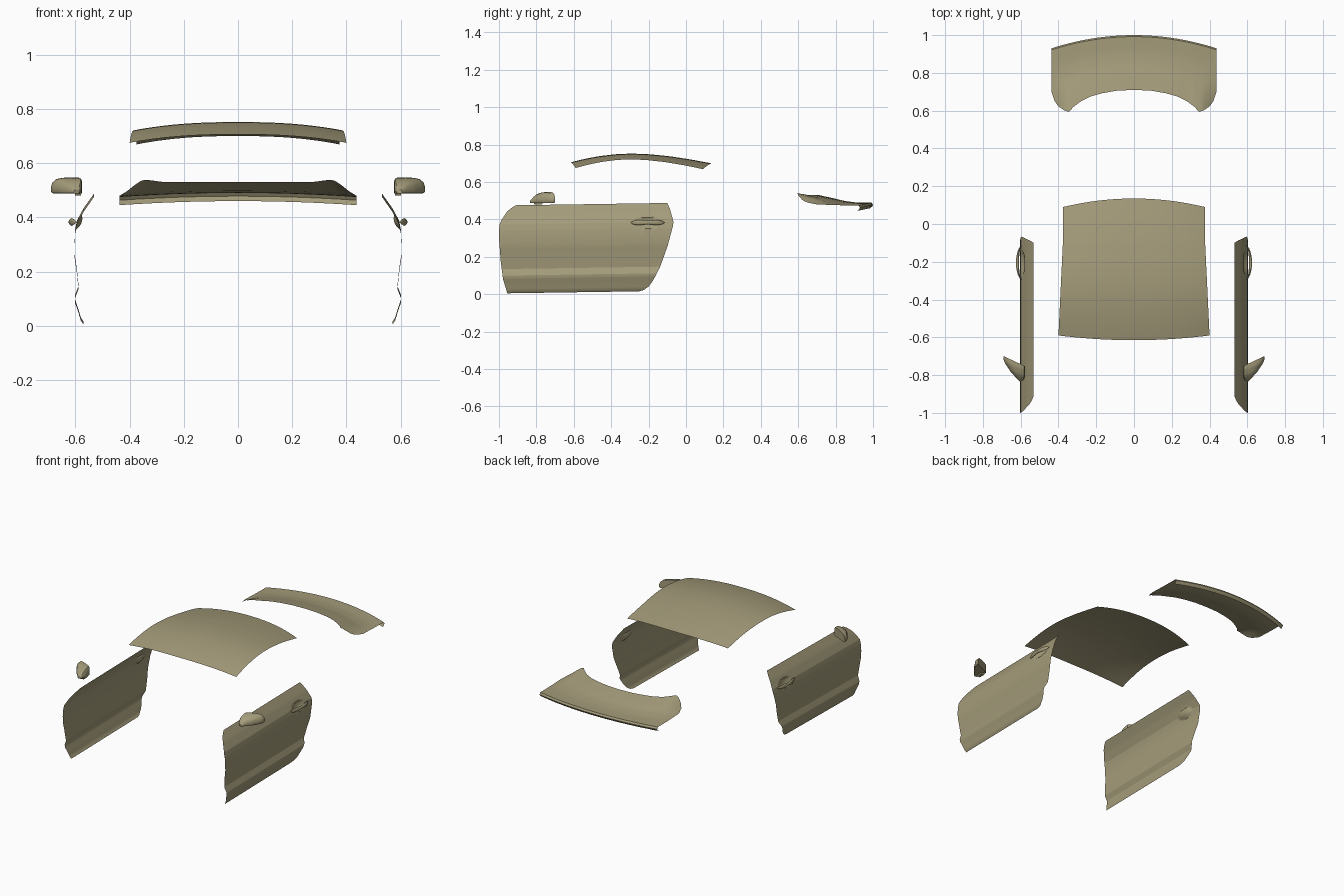
import bpy
import bmesh
import math

cube = bpy.data.objects.get("Cube")
if cube:
    bpy.data.objects.remove(cube, do_unlink=True)

COLOUR = (0.37, 0.33, 0.195, 1)
paint = bpy.data.materials.new("khaki paint")
paint.use_nodes = True
paint.diffuse_color = COLOUR
bsdf = paint.node_tree.nodes["Principled BSDF"]
bsdf.inputs["Base Color"].default_value = COLOUR
bsdf.inputs["Roughness"].default_value = 0.6


def interp(points, t):
    """Piecewise linear lookup in (key, value) pairs."""
    if t <= points[0][0]:
        return points[0][1]
    for (a, va), (b, vb) in zip(points, points[1:]):
        if t <= b:
            return va + (vb - va) * (t - a) / (b - a)
    return points[-1][1]


def skin(name, rows, side=1, solid=False, angle=30):
    """Join rows of points into a sheet, or into a capped loft when solid."""
    bm = bmesh.new()
    grid = [[bm.verts.new((x * side, y, z)) for x, y, z in row] for row in rows]
    n = len(rows[0])
    for low, high in zip(grid, grid[1:]):
        for c in range(n if solid else n - 1):
            d = (c + 1) % n
            quad = [low[c], low[d], high[d], high[c]]
            bm.faces.new(quad if side > 0 else quad[::-1])
    if solid:
        bm.faces.new(grid[0])
        bm.faces.new(grid[-1])
        bmesh.ops.recalc_face_normals(bm, faces=bm.faces[:])
    mesh = bpy.data.meshes.new(name)
    bm.to_mesh(mesh)
    bm.free()
    mesh.materials.append(paint)
    obj = bpy.data.objects.new(name, mesh)
    bpy.context.collection.objects.link(obj)
    bpy.ops.object.select_all(action='DESELECT')
    obj.select_set(True)
    bpy.context.view_layer.objects.active = obj
    bpy.ops.object.shade_smooth_by_angle(angle=math.radians(angle))
    return obj


def steps(count):
    return [i / count for i in range(count + 1)]


# Roof panel: crowned both ways, bowed front and rear edges
crown = [(0, .706), (.1, .724), (.2, .738), (.32, .749), (.43, .752),
         (.55, .749), (.7, .738), (.85, .721), (1, .7)]
rows = []
for v in steps(24):
    row = []
    for i in steps(32):
        u = 2 * i - 1
        front, rear = -.615 + .025 * u * u, .135 - .045 * u * u
        x = u * (.4 - .025 * min(1, v * 1.3))
        row.append((x, front + (rear - front) * v,
                    interp(crown, v) - .031 * abs(u) ** 2.4))
    rows.append(row)
skin("roof_panel", rows)

# Boot lid: scooped front edge with two horns, small lip and folded rear edge
scoop = [(0, .71), (.09, .706), (.17, .692), (.23, .675), (.28, .65), (.32, .62),
         (.345, .594), (.37, .602), (.4, .622), (.42, .65), (.437, .7)]
front_height = [(0, .53), (.28, .531), (.34, .539), (.36, .534), (.38, .52),
                (.41, .496), (.437, .48)]
blend = [(0, 0), (.25, .38), (.5, .8), (.7, .98), (.8, 1), (1, 1)]
columns = [x for x, _ in scoop] + [.045, .13, .2, .255, .3, .333, .358, .385, .41, .43]
columns = sorted(columns + [-x for x in columns if x > 0])
rows = []
for v in steps(16):
    row = []
    for x in columns:
        k = (x / .437) ** 2
        front, rear = interp(scoop, abs(x)), .992 - .07 * k
        ridge = .49 - .015 * k
        top = interp(front_height, abs(x))
        row.append((x, front + (rear - front) * v, top + (ridge - top) * interp(blend, v)))
    rows.append(row)
for dy, dz in ((.008, -.012), (.004, -.02), (-.008, -.03)):
    rows.append([(x, y + dy, z + dz) for x, y, z in rows[16]])
skin("boot_lid", rows)

# Door outline and section, looked up by height
section = [(.005, .57), (.02, .58), (.05, .589), (.085, .601), (.1, .602), (.135, .588),
           (.2, .595), (.26, .604), (.34, .601), (.375, .594), (.42, .57), (.475, .531)]
leading = [(.005, -.955), (.08, -.978), (.17, -.99), (.3, -1), (.37, -.998),
           (.4, -.985), (.44, -.958), (.46, -.935), (.475, -.91)]
trailing = [(.005, -.25), (.012, -.225), (.03, -.2), (.06, -.177), (.13, -.14),
            (.24, -.1), (.35, -.07), (.375, -.067), (.44, -.085), (.475, -.1)]
HANDLE_Y, HANDLE_Z = -.205, .383
heights = sorted({z for z, _ in section + leading + trailing}
                 | {.34 + .006 * i for i in range(14)})


def door_rows():
    rows = []
    for h in heights:
        a, b = interp(leading, h), interp(trailing, h)
        row = []
        for t in steps(90):
            y = a + (b - a) * t
            z = h + .015 * (y + .955)
            # Finger recess behind the handle
            r = math.hypot((y - HANDLE_Y) / .07, (z - HANDLE_Z) / .03)
            dent = .018 * max(0, 1 - r * r)
            row.append((interp(section, h) - dent, y, z))
        rows.append(row)
    return rows


def handle_rows():
    rows = []
    for t in steps(28):
        swell = math.sqrt(max(math.sin(math.pi * t), .004))
        waist = 1 - .45 * math.exp(-((t - .5) / .22) ** 2)
        x = .594 + .023 * swell
        rows.append([(x + .008 * swell * math.cos(a),
                      HANDLE_Y + .18 * (t - .5),
                      HANDLE_Z + .019 * swell * waist * math.sin(a))
                     for a in (math.tau * i / 12 for i in range(12))])
    return rows


# Mirror housing: D-shaped section lofted from the rear face to a small nose
d_shape = [(0, 0), (0, .85), (.05, 1), (.35, 1.02), (.6, 1), (.82, .92),
           (.95, .7), (1, .4), (1, .12), (.95, 0), (.5, -.03)]
inner_x = [(0, .578), (.3, .576), (.65, .577), (1, .586)]
inner_y = [(0, -.752), (.3, -.775), (.65, -.802), (1, -.828)]
outer_x = [(0, .69), (.15, .691), (.3, .686), (.65, .655), (.85, .627), (1, .606)]
outer_y = [(0, -.7), (.3, -.732), (.65, -.78), (1, -.834)]
top_z = [(0, .546), (.3, .544), (.65, .533), (.85, .519), (1, .502)]


def mirror_rows():
    rows = []
    for t in steps(12):
        ix, iy = interp(inner_x, t), interp(inner_y, t)
        ox, oy = interp(outer_x, t), interp(outer_y, t)
        tall = interp(top_z, t) - .489
        rows.append([(ix + (ox - ix) * w, iy + (oy - iy) * w, .489 + tall * h)
                     for w, h in d_shape])
    return rows


# Foot of the mirror, a short tapered block
def foot_rows():
    return [[(.59 + sx * w, -.79 + sy * w * 2, z)
             for sx, sy in ((-1, -1), (1, -1), (1, 1), (-1, 1))]
            for z, w in ((.48, .01), (.495, .014))]


for label, side in (("left", 1), ("right", -1)):
    skin(label + "_door", door_rows(), side, angle=25)
    skin(label + "_door_handle", handle_rows(), side, solid=True, angle=50)
    skin(label + "_mirror", mirror_rows(), side, solid=True, angle=45)
    skin(label + "_mirror_foot", foot_rows(), side, solid=True)
